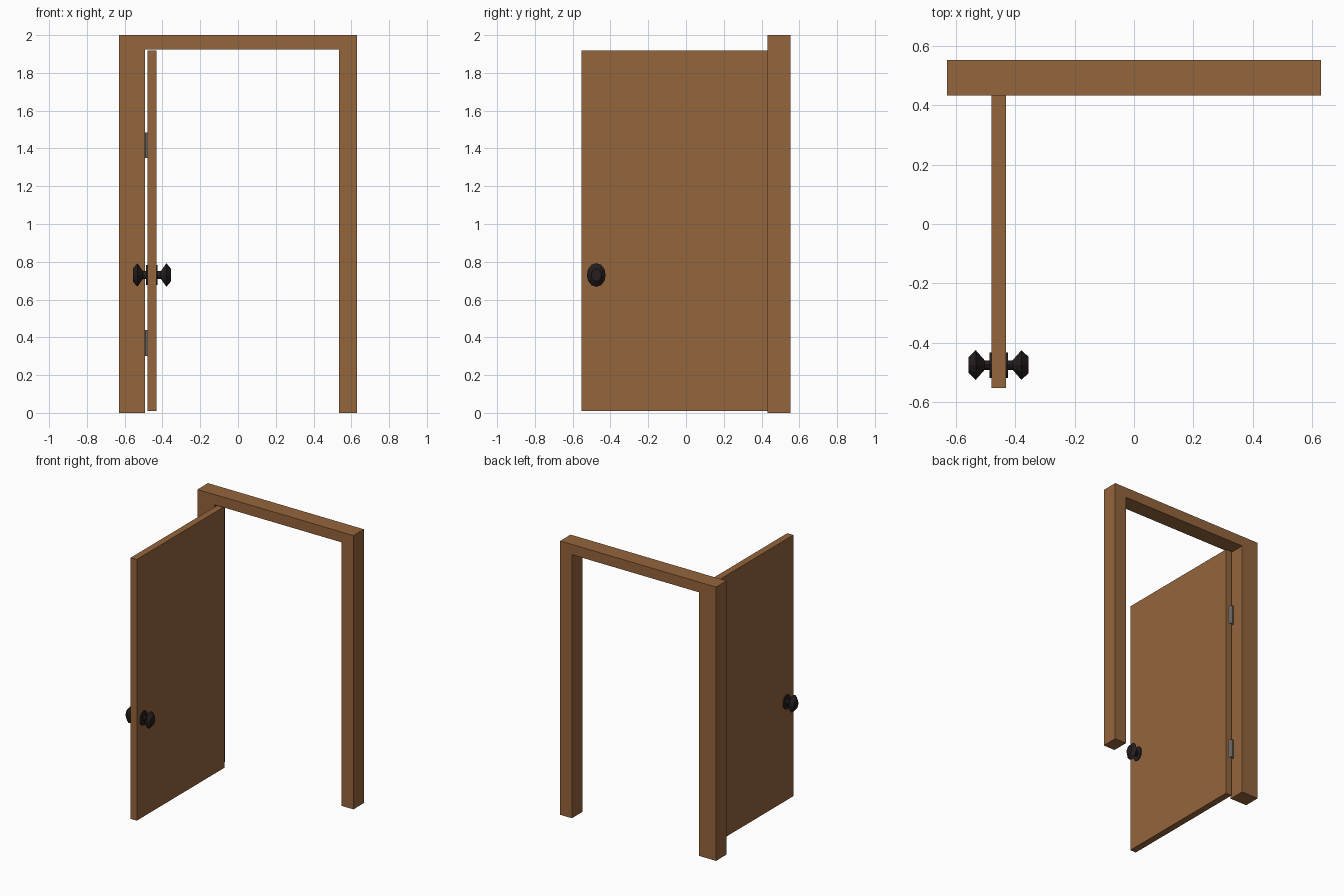
import bpy, bmesh, math
from mathutils import Vector

if "Cube" in bpy.data.objects:
    bpy.data.objects.remove(bpy.data.objects["Cube"])


def material(name, rgb):
    m = bpy.data.materials.new(name)
    m.diffuse_color = (*rgb, 1)
    m.use_nodes = True
    m.node_tree.nodes["Principled BSDF"].inputs["Base Color"].default_value = m.diffuse_color
    return m


WOOD = material("brown wood", (0.30, 0.13, 0.045))
DARK = material("dark bronze", (0.019, 0.013, 0.013))
STEEL = material("grey steel", (0.22, 0.22, 0.22))


def finish(bm, name, mat):
    bmesh.ops.recalc_face_normals(bm, faces=bm.faces)
    mesh = bpy.data.meshes.new(name)
    bm.to_mesh(mesh)
    bm.free()
    mesh.materials.append(mat)
    ob = bpy.data.objects.new(name, mesh)
    bpy.context.collection.objects.link(ob)
    return ob


def extrude_outline(name, outline, y0, y1, mat):
    """Extrude an x-z outline from y0 to y1."""
    bm = bmesh.new()
    face = bm.faces.new([bm.verts.new((x, y0, z)) for x, z in outline])
    ext = bmesh.ops.extrude_face_region(bm, geom=[face])["geom"]
    verts = [g for g in ext if isinstance(g, bmesh.types.BMVert)]
    bmesh.ops.translate(bm, verts=verts, vec=(0, y1 - y0, 0))
    return finish(bm, name, mat)


def lathe_x(name, profile, centre, side, mat, sides=12, stretch=1.25):
    """Turn a (distance, radius) profile about x, stretched taller in z."""
    bm = bmesh.new()
    rings = []
    for d, r in profile:
        ring = []
        for i in range(sides):
            a = 2 * math.pi * i / sides
            offset = Vector((side * d, r * math.cos(a), r * stretch * math.sin(a)))
            ring.append(bm.verts.new(centre + offset))
        rings.append(ring)
    for a, b in zip(rings, rings[1:]):
        for i in range(sides):
            j = (i + 1) % sides
            bm.faces.new((a[i], a[j], b[j], b[i]))
    bm.faces.new(rings[0])
    bm.faces.new(rings[-1])
    return finish(bm, name, mat)


# Door frame: one arch with a wider hinge jamb
extrude_outline("door_frame",
                [(-0.63, 0), (-0.493, 0), (-0.493, 1.925), (0.535, 1.925),
                 (0.535, 0), (0.63, 0), (0.63, 2), (-0.63, 2)],
                0.432, 0.553, WOOD)

# Door panel standing open towards the front
extrude_outline("door_panel",
                [(-0.48, 0.01), (-0.431, 0.01), (-0.431, 1.918), (-0.48, 1.918)],
                -0.553, 0.457, WOOD)

# Knob with its rosette on each face of the door
KNOB = [(0.02, 0.043), (0.031, 0.043), (0.031, 0.016), (0.047, 0.016),
        (0.077, 0.05), (0.101, 0.027)]
for label, side in (("inner", 1), ("outer", -1)):
    lathe_x(label + "_knob", KNOB, Vector((-0.456, -0.475, 0.73)), side, DARK)

# Hinge barrels at the corner between door and jamb
for label, z in (("lower", 0.37), ("upper", 1.418)):
    bpy.ops.mesh.primitive_cylinder_add(vertices=8, radius=0.017, depth=0.135,
                                        location=(-0.476, 0.457, z))
    hinge = bpy.context.object
    hinge.name = label + "_hinge"
    hinge.data.materials.append(STEEL)
